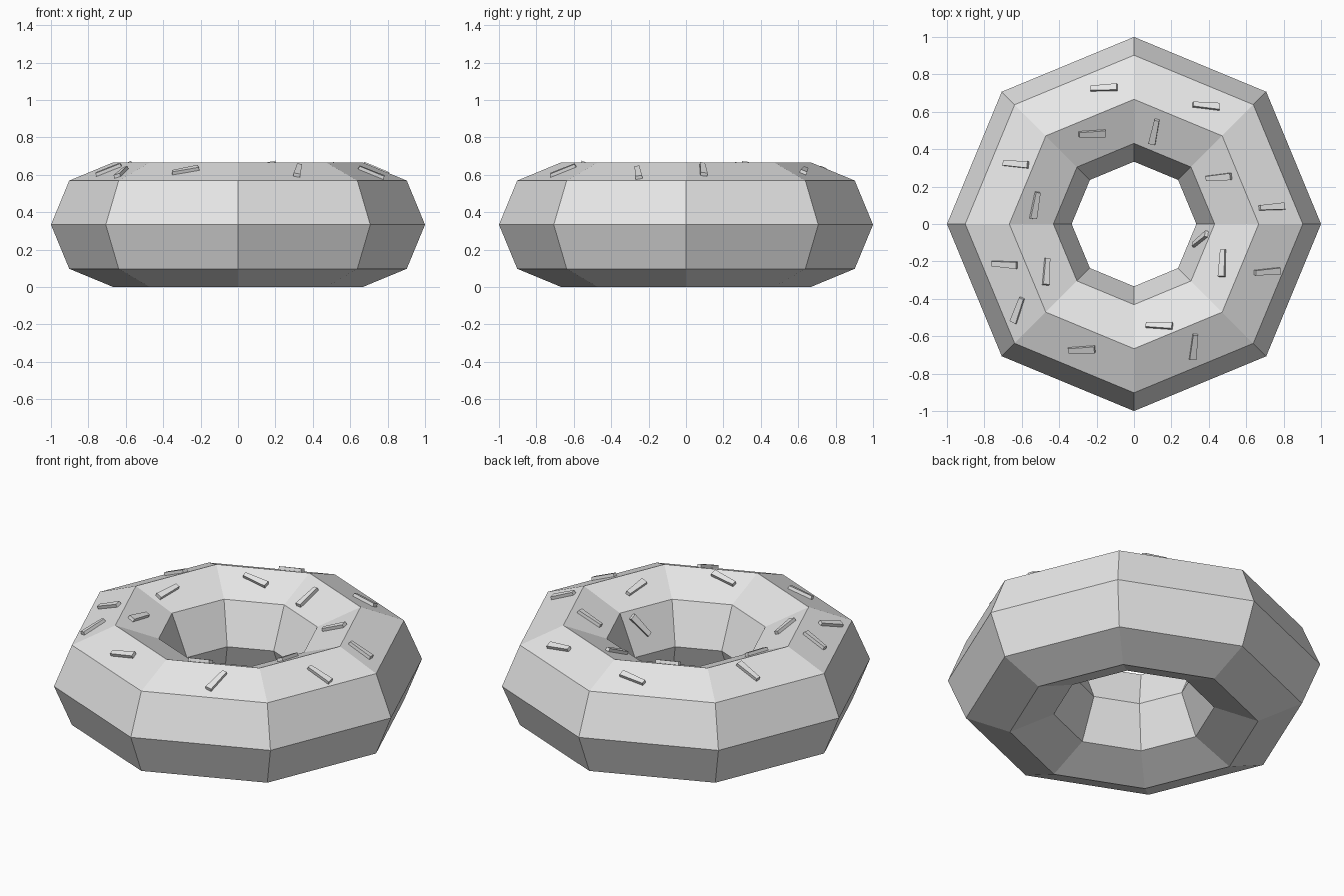
import bpy
import bmesh
from math import radians, cos, sin
from mathutils import Matrix, Vector
from mathutils.bvhtree import BVHTree

cube = bpy.data.objects.get("Cube")
if cube:
    bpy.data.objects.remove(cube, do_unlink=True)

MAJOR, MINOR = 2 / 3, 1 / 3

# One plain grey for everything
grey = bpy.data.materials.new("light_grey")
grey.use_nodes = True
colour = (0.8, 0.8, 0.8, 1)
grey.diffuse_color = colour
grey.node_tree.nodes["Principled BSDF"].inputs["Base Color"].default_value = colour

# Low-poly ring, eight sides in both directions
bpy.ops.mesh.primitive_torus_add(major_segments=8, minor_segments=8,
                                 major_radius=MAJOR, minor_radius=MINOR,
                                 location=(0, 0, 0))
ring = bpy.context.object
ring.name = "ring"
ring.data.transform(Matrix.Translation((0, 0, MINOR)))
ring.data.materials.append(grey)
for poly in ring.data.polygons:
    poly.use_smooth = False

# Surface lookup used to lay the sprinkles on the ring
bm = bmesh.new()
bm.from_mesh(ring.data)
surface = BVHTree.FromBMesh(bm)
bm.free()

# Sprinkle: a short bar, wider at its +x end
bm = bmesh.new()
bmesh.ops.create_cube(bm, size=1)
for v in bm.verts:
    wide = v.co.x > 0
    top = v.co.z > 0
    v.co.x *= 0.15 if not top else 0.142
    v.co.y *= 0.037 if wide else 0.026
    v.co.z = 0.018 if top else -0.012
sprinkle_mesh = bpy.data.meshes.new("sprinkle")
bm.to_mesh(sprinkle_mesh)
bm.free()
sprinkle_mesh.materials.append(grey)

# x, y and heading of the wide end in degrees
sprinkles = [
    (-.16, .725, 3), (.385, .63, -5), (-.225, .485, 2), (.11, .495, -102),
    (.455, .25, 5), (-.63, .32, -4), (-.53, .1, -100), (.735, .09, 4),
    (.36, -.085, 40), (.475, -.21, -93), (-.69, -.215, -4),
    (-.47, -.255, -93), (-.62, -.46, -110), (.71, -.255, 4),
    (.135, -.545, -2), (-.28, -.67, 2), (.32, -.655, -96),
]
for i, (x, y, heading) in enumerate(sprinkles, 1):
    spot, normal, _, _ = surface.ray_cast(Vector((x, y, 2)), Vector((0, 0, -1)))
    if normal.z < 0:
        normal = -normal
    # Tilt the heading into the plane of the face
    dx, dy = cos(radians(heading)), sin(radians(heading))
    along = Vector((dx, dy, -(normal.x * dx + normal.y * dy) / normal.z)).normalized()
    across = normal.cross(along)
    turn = Matrix((along, across, normal)).transposed().to_4x4()
    sprinkle = bpy.data.objects.new(f"sprinkle_{i}", sprinkle_mesh)
    bpy.context.collection.objects.link(sprinkle)
    sprinkle.matrix_world = Matrix.Translation(spot) @ turn
